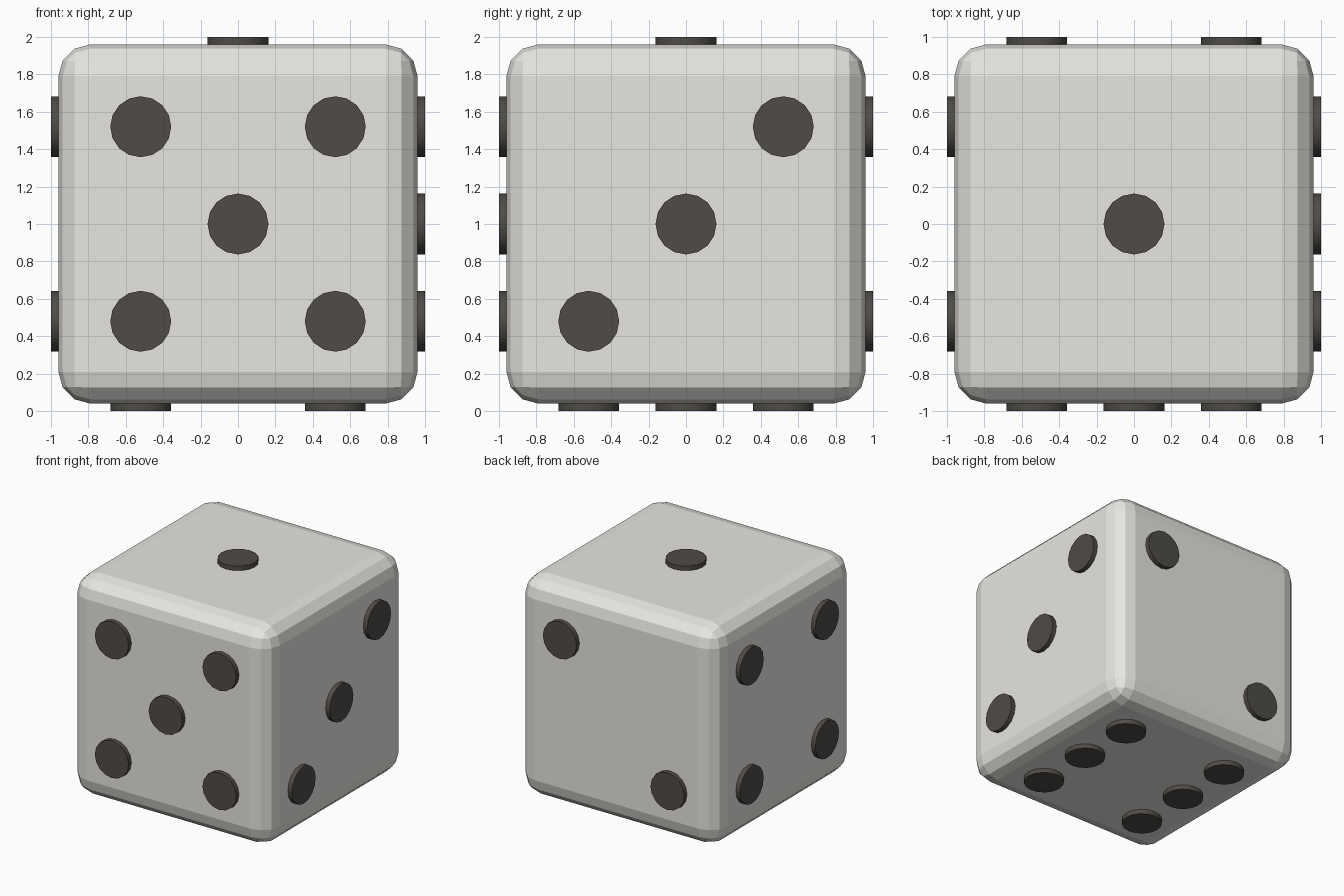
import bpy
from mathutils import Vector

if "Cube" in bpy.data.objects:
    bpy.data.objects.remove(bpy.data.objects["Cube"])

HALF, BEVEL = 0.96, 0.17          # body half size and edge rounding
PIP_R, PIP_TOP, PIP_DEPTH = 0.163, 1.0, 0.08
S = 0.52                          # pip spacing
CENTRE = Vector((0, 0, 1))


def material(name, rgb):
    m = bpy.data.materials.new(name)
    m.diffuse_color = (*rgb, 1)
    m.use_nodes = True
    m.node_tree.nodes["Principled BSDF"].inputs["Base Color"].default_value = m.diffuse_color
    return m


ivory = material("ivory", (0.80, 0.79, 0.75))
dark = material("dark", (0.08, 0.072, 0.062))

# Body: cube with faceted rounded edges
bpy.ops.mesh.primitive_cube_add(size=2 * HALF, location=CENTRE)
body = bpy.context.object
body.name = "die_body"
body.data.materials.append(ivory)
bevel = body.modifiers.new("rounded_edges", 'BEVEL')
bevel.width = BEVEL
bevel.segments = 3

# Pips: outward normal, then pip positions along the face's two axes
# (x,z for front/back; y,z for the sides; x,y for top/bottom)
FACES = {
    "front": ((0, -1, 0), [(-1, -1), (-1, 1), (0, 0), (1, -1), (1, 1)]),
    "back": ((0, 1, 0), [(1, 1), (-1, -1)]),
    "right": ((1, 0, 0), [(-1, -1), (0, 0), (1, 1)]),
    "left": ((-1, 0, 0), [(-1, -1), (-1, 1), (1, -1), (1, 1)]),
    "top": ((0, 0, 1), [(0, 0)]),
    "bottom": ((0, 0, -1), [(a, b) for a in (-1, 1) for b in (-1, 0, 1)]),
}

for face, (normal, spots) in FACES.items():
    n = Vector(normal)
    axes = [i for i in range(3) if normal[i] == 0]
    for k, spot in enumerate(spots, 1):
        pos = CENTRE + n * (PIP_TOP - PIP_DEPTH / 2)
        for axis, step in zip(axes, spot):
            pos[axis] += step * S
        bpy.ops.mesh.primitive_cylinder_add(
            vertices=16, radius=PIP_R, depth=PIP_DEPTH, location=pos,
            rotation=n.to_track_quat('Z', 'Y').to_euler())
        pip = bpy.context.object
        pip.name = f"pip_{face}_{k}"
        pip.data.materials.append(dark)
        bpy.ops.object.shade_smooth_by_angle()
